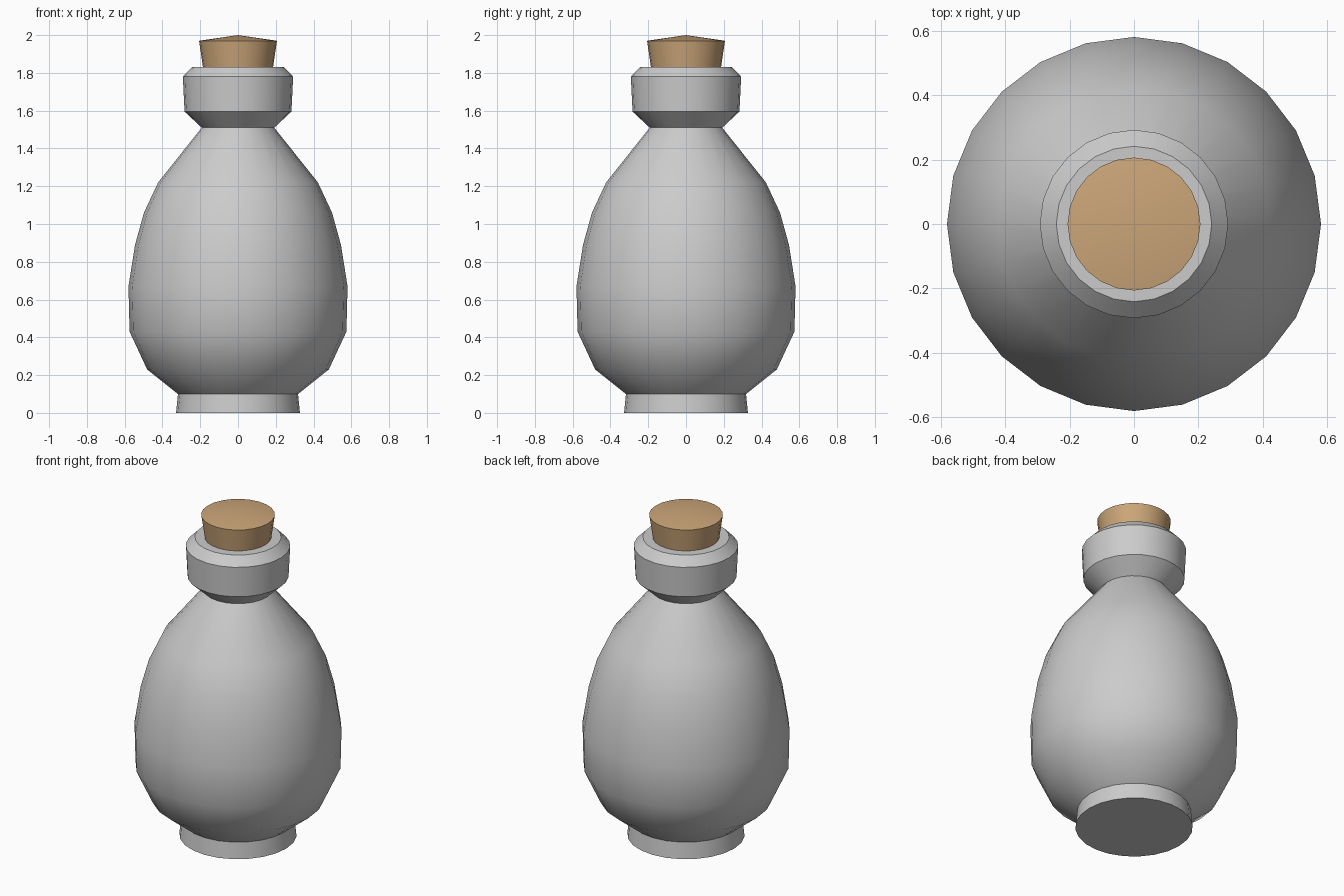
import bpy, bmesh
from math import radians, pi, sin, cos

if "Cube" in bpy.data.objects:
    bpy.data.objects.remove(bpy.data.objects["Cube"])


def lathe(name, profile, sides=24):
    """Revolve a (radius, height) profile about z; radius 0 makes a pole."""
    bm = bmesh.new()
    rings = []
    for r, z in profile:
        if r == 0:
            rings.append([bm.verts.new((0, 0, z))] * sides)
        else:
            rings.append([bm.verts.new((r * cos(2 * pi * i / sides),
                                        r * sin(2 * pi * i / sides), z))
                          for i in range(sides)])
    for low, high in zip(rings, rings[1:]):
        for i in range(sides):
            j = (i + 1) % sides
            quad = [low[i], low[j], high[j], high[i]]
            bm.faces.new(list(dict.fromkeys(quad)))
    bmesh.ops.recalc_face_normals(bm, faces=bm.faces)
    mesh = bpy.data.meshes.new(name)
    bm.to_mesh(mesh)
    bm.free()
    ob = bpy.data.objects.new(name, mesh)
    bpy.context.collection.objects.link(ob)
    bpy.ops.object.select_all(action='DESELECT')
    ob.select_set(True)
    bpy.context.view_layer.objects.active = ob
    bpy.ops.object.shade_smooth_by_angle(angle=radians(32))
    return ob


# Bottle: foot, rounded belly, pinched neck and collar lip
lathe("bottle", [
    (0, 0), (0.328, 0), (0.318, 0.10),
    (0.481, 0.23), (0.574, 0.43), (0.58, 0.67), (0.545, 0.89),
    (0.498, 1.06), (0.423, 1.22), (0.192, 1.51),
    (0.283, 1.595), (0.292, 1.78), (0.241, 1.832), (0, 1.832),
])

# Cork stopper: flares upward to a shallow peak
cork = lathe("cork", [(0, 1.832), (0.186, 1.832), (0.206, 1.97), (0, 2.0)])
mat = bpy.data.materials.new("cork_brown")
mat.diffuse_color = (0.60, 0.38, 0.19, 1)
mat.use_nodes = True
mat.node_tree.nodes["Principled BSDF"].inputs["Base Color"].default_value = mat.diffuse_color
cork.data.materials.append(mat)
